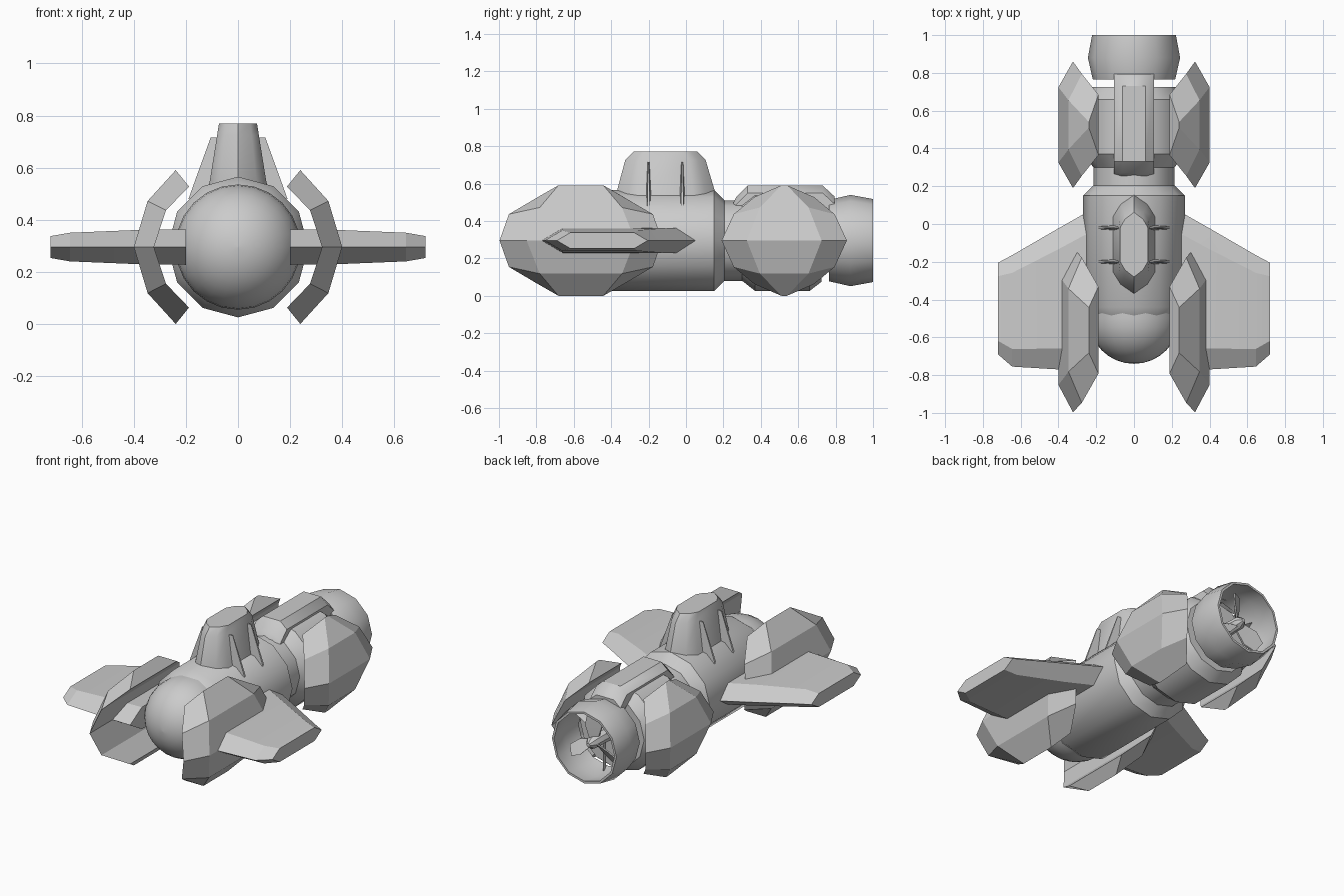
import bpy, bmesh
from math import sin, cos, pi, radians

if "Cube" in bpy.data.objects:
    bpy.data.objects.remove(bpy.data.objects["Cube"])

CZ = 0.295  # height of the hull axis


def loft(name, sections, ring=False, smooth=35):
    """Skin a list of equal-length closed sections; ring joins last to first."""
    bm = bmesh.new()
    rows = [[bm.verts.new(p) for p in s] for s in sections]
    n = len(rows[0])
    pairs = list(zip(rows, rows[1:] + rows[:1])) if ring else list(zip(rows, rows[1:]))
    for a, b in pairs:
        for i in range(n):
            j = (i + 1) % n
            bm.faces.new((a[i], a[j], b[j], b[i]))
    if not ring:
        bm.faces.new(rows[0][::-1])
        bm.faces.new(rows[-1])
    bmesh.ops.remove_doubles(bm, verts=bm.verts, dist=1e-5)
    bmesh.ops.recalc_face_normals(bm, faces=bm.faces)
    me = bpy.data.meshes.new(name)
    bm.to_mesh(me)
    bm.free()
    ob = bpy.data.objects.new(name, me)
    bpy.context.collection.objects.link(ob)
    bpy.ops.object.select_all(action='DESELECT')
    ob.select_set(True)
    bpy.context.view_layer.objects.active = ob
    bpy.ops.object.shade_smooth_by_angle(angle=radians(smooth))
    return ob


def lathe(name, profile, n=12):
    """Round body along y from (y, radius) points."""
    return loft(name, [[(r * sin(2 * pi * i / n), y, CZ + r * cos(2 * pi * i / n))
                        for i in range(n)] for y, r in profile])


# Main hull, neck and rear hull
lathe("main_hull", [(-.50, .23), (-.44, .27), (.15, .27), (.205, .215), (.30, .215)])
lathe("rear_hull", [(.25, .215), (.30, .215), (.37, .27), (.66, .27), (.725, .22)])

# Rounded nose dome
lathe("nose_dome", [(-.50 - .24 * cos(a), .24 * sin(a) + .0005)
                    for a in [i * pi / 16 for i in range(9)]] + [(-.45, .24)], 24)

# Propeller duct: thin open ring
duct = [(.765, .218), (.88, .244), (1.0, .222), (1.0, .208), (.88, .228), (.765, .203)]
loft("propeller_duct", [[(r * sin(k * pi / 6), y, CZ + r * cos(k * pi / 6)) for y, r in duct]
                        for k in range(12)], ring=True)

# Propeller hub, blades and duct struts
lathe("propeller_hub", [(.70, .06), (.80, .04), (.93, .035), (.96, .012)], 8)


def radial(name, ang, stations):
    """Flat blade from (radius, half chord, half twist in y, centre y)."""
    secs = []
    for r, w, d, y in stations:
        sec = []
        for t, dy in ((-w, -d - .006), (w, d - .006), (w, d + .006), (-w, -d + .006)):
            sec.append((r * sin(ang) + t * cos(ang), y + dy, CZ + r * cos(ang) - t * sin(ang)))
        secs.append(sec)
    loft(name, secs)


for k in range(3):
    radial(f"propeller_blade_{k}", k * 2 * pi / 3,
           [(.02, .015, .02, .9), (.11, .04, .03, .9), (.185, .03, .015, .9)])
    radial(f"duct_strut_{k}", k * 2 * pi / 3 + pi / 3,
           [(.02, .008, .02, .80), (.21, .008, .02, .80)])

# Top strap linking the neck to the duct
strap = [(.255, .50), (.27, .53), (.33, .59), (.73, .59), (.795, .53), (.795, .50),
         (.76, .50), (.70, .545), (.36, .545), (.31, .50)]
loft("top_strap", [[(x, y, z - dz) for y, z in strap]
                   for x, dz in ((-.105, .04), (-.06, 0), (.06, 0), (.105, .04))])

# Conning tower: eight-sided, tapered
tower = [(.48, .125, -.39, .175), (.55, .108, -.372, .157),
         (.725, .08, -.325, .105), (.77, .073, -.28, .062)]
secs = []
for z, w, y0, y1 in tower:
    c = w * 1.1
    secs.append([(0, y0, z), (w * .65, y0 + c * .45, z), (w, y0 + c, z), (w, y1 - c, z),
                 (w * .65, y1 - c * .45, z), (0, y1, z), (-w * .65, y1 - c * .45, z),
                 (-w, y1 - c, z), (-w, y0 + c, z), (-w * .65, y0 + c * .45, z)])
loft("conning_tower", secs)


def vane(name, s, yc, table):
    """Curved guard plate: (angle, inner half length, outer half length)."""
    secs = []
    for deg, hi, ho in table:
        a = radians(deg)
        ro = .40 - .02 * abs(deg) / 51
        ri = .323 - .024 * abs(deg) / 51
        secs.append([(s * r * cos(a), yc + dy, CZ + r * sin(a))
                     for r, dy in ((ri, -hi), (ro, -ho), (ro, ho), (ri, hi))])
    loft(name, secs, smooth=25)


FRONT = [(51, .23, .12), (27, .385, .22), (0, .435, .29)]
REAR = [(51, .16, .015), (27, .27, .13), (0, .335, .20)]
# Wing stations: x, front y, back y, half thickness
WING = [(.2, -.775, .09, .068), (.4, -.77, -.023, .065), (.645, -.755, -.165, .055),
        (.72, -.69, -.205, .042)]

for s, side in ((1, "right"), (-1, "left")):
    # Guard vanes around nose and tail
    for part, yc, tab in (("front_vane", -.562, FRONT), ("rear_vane", .525, REAR)):
        full = tab + [(-d, a, b) for d, a, b in tab[1::-1]]
        vane(f"{part}_{side}", s, yc, full)

    # Side wings with bevelled edges
    loft(f"wing_{side}", [[(s * x, y, CZ + dz) for y, dz in
                           ((y0, 0), (y0 + h * 1.7, h), (y1 - h * 1.7, h), (y1, 0),
                            (y1 - h * 1.7, -h), (y0 + h * 1.7, -h))]
                          for x, y0, y1, h in WING], smooth=20)

    # Brackets holding the rear vanes
    loft(f"rear_bracket_{side}", [[(s * x, .525 + dy, CZ + dz) for dy, dz in
                                   ((-.12, 0), (-.06, .04), (.06, .04),
                                    (.12, 0), (.06, -.04), (-.06, -.04))]
                                  for x in (.22, .35)])

    # Thin fins bracing the tower
    for y, end in ((-.20, "front"), (-.02, "back")):
        loft(f"tower_fin_{end}_{side}",
             [[(s * x, y + dy, z) for x, dy in
               ((x0, -t), (x1, -t * .3), (x1, t * .3), (x0, t))]
              for z, x0, x1, t in ((.48, .06, .19, .022), (.55, .06, .165, .018),
                                   (.715, .05, .105, .008))])
